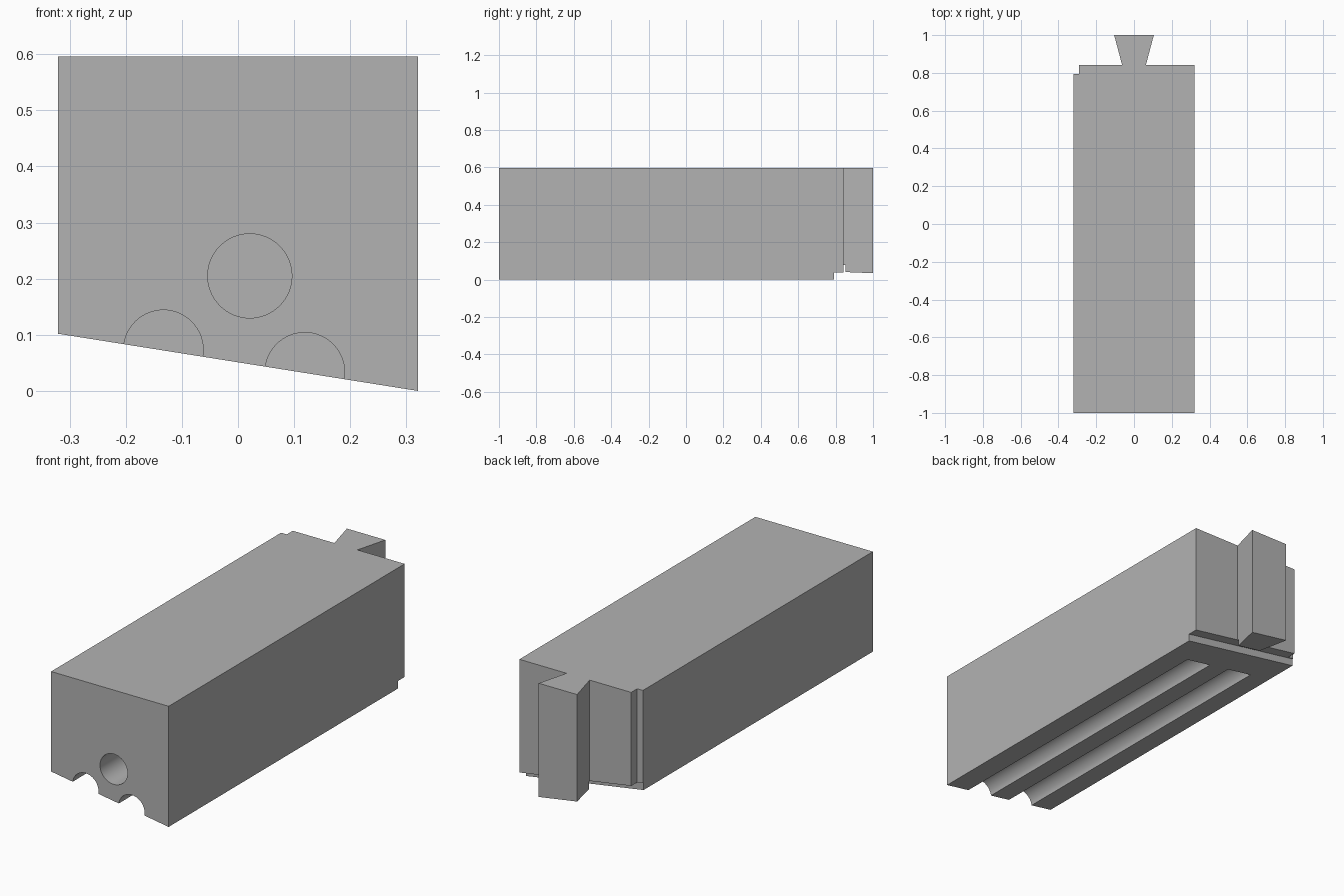
import bpy
import bmesh
import math
from mathutils import Matrix, Vector

if "Cube" in bpy.data.objects:
    bpy.data.objects.remove(bpy.data.objects["Cube"], do_unlink=True)

HALF, TOP = 0.321, 0.596
FRONT, BACK, TAIL = -1.0, 0.842, 1.0
STEP_Y, BORE_END = 0.79, 0.62
SLOPE = -0.102 / (2 * HALF)


def floor_z(x):
    return 0.051 + SLOPE * x


grey = bpy.data.materials.new("plain grey")
grey.use_nodes = True
grey.diffuse_color = (0.45, 0.45, 0.45, 1)
grey.node_tree.nodes["Principled BSDF"].inputs["Base Color"].default_value = (0.45, 0.45, 0.45, 1)


def add_object(name, bm, cutter=False):
    bmesh.ops.recalc_face_normals(bm, faces=bm.faces)
    mesh = bpy.data.meshes.new(name)
    bm.to_mesh(mesh)
    bm.free()
    mesh.materials.append(grey)
    obj = bpy.data.objects.new(name, mesh)
    bpy.context.collection.objects.link(obj)
    if cutter:
        obj.hide_render = True
        obj.hide_viewport = True
        obj.display_type = 'WIRE'
    return obj


def prism(name, outline, bottom, top, cutter=False):
    """Extrude a plan outline between two heights given as functions of x."""
    bm = bmesh.new()
    low = [bm.verts.new((x, y, bottom(x))) for x, y in outline]
    high = [bm.verts.new((x, y, top(x))) for x, y in outline]
    bm.faces.new(low)
    bm.faces.new(high)
    for i in range(len(low)):
        j = (i + 1) % len(low)
        bm.faces.new((low[i], low[j], high[j], high[i]))
    return add_object(name, bm, cutter)


def bore(name, x, z, radius):
    """Round cutter running in from the front."""
    start = FRONT - 0.1
    bm = bmesh.new()
    turn = Matrix.Translation(Vector((x, (start + BORE_END) / 2, z))) @ Matrix.Rotation(math.pi / 2, 4, 'X')
    bmesh.ops.create_cone(bm, cap_ends=True, segments=64, radius1=radius, radius2=radius,
                          depth=BORE_END - start, matrix=turn)
    return add_object(name, bm, True)


# Block with corner rebate and dovetail tongue in one plan outline
plan = [(-HALF, FRONT), (HALF, FRONT), (HALF, BACK), (0.063, BACK), (0.105, TAIL),
        (-0.105, TAIL), (-0.063, BACK), (-0.29, BACK), (-0.29, 0.795), (-HALF, 0.795)]
block = prism("dovetail_block", plan, floor_z, lambda x: TOP)

# Step under the back edge, also nicking the tongue neck
step_plan = [(-0.5, STEP_Y), (0.5, STEP_Y), (0.5, BACK + 0.01), (-0.5, BACK + 0.01)]
cutters = [
    prism("step_cutter", step_plan, lambda x: floor_z(x) - 0.1, lambda x: floor_z(x) + 0.037, True),
    bore("round_hole_cutter", 0.021, 0.205, 0.075),
]

# Two half-round channels along the sloping underside
for name, x in (("right_channel_cutter", -0.133), ("left_channel_cutter", 0.119)):
    cutters.append(bore(name, x, floor_z(x) + 0.001, 0.071))

for cutter in cutters:
    cut = block.modifiers.new(cutter.name, 'BOOLEAN')
    cut.operation = 'DIFFERENCE'
    cut.solver = 'EXACT'
    cut.object = cutter

# Bake the cuts, then smooth only the round walls
bpy.context.view_layer.update()
graph = bpy.context.evaluated_depsgraph_get()
block.data = bpy.data.meshes.new_from_object(block.evaluated_get(graph))
block.modifiers.clear()
for cutter in cutters:
    bpy.data.objects.remove(cutter, do_unlink=True)
bpy.ops.object.select_all(action='DESELECT')
block.select_set(True)
bpy.context.view_layer.objects.active = block
bpy.ops.object.shade_smooth_by_angle(angle=math.radians(30))
